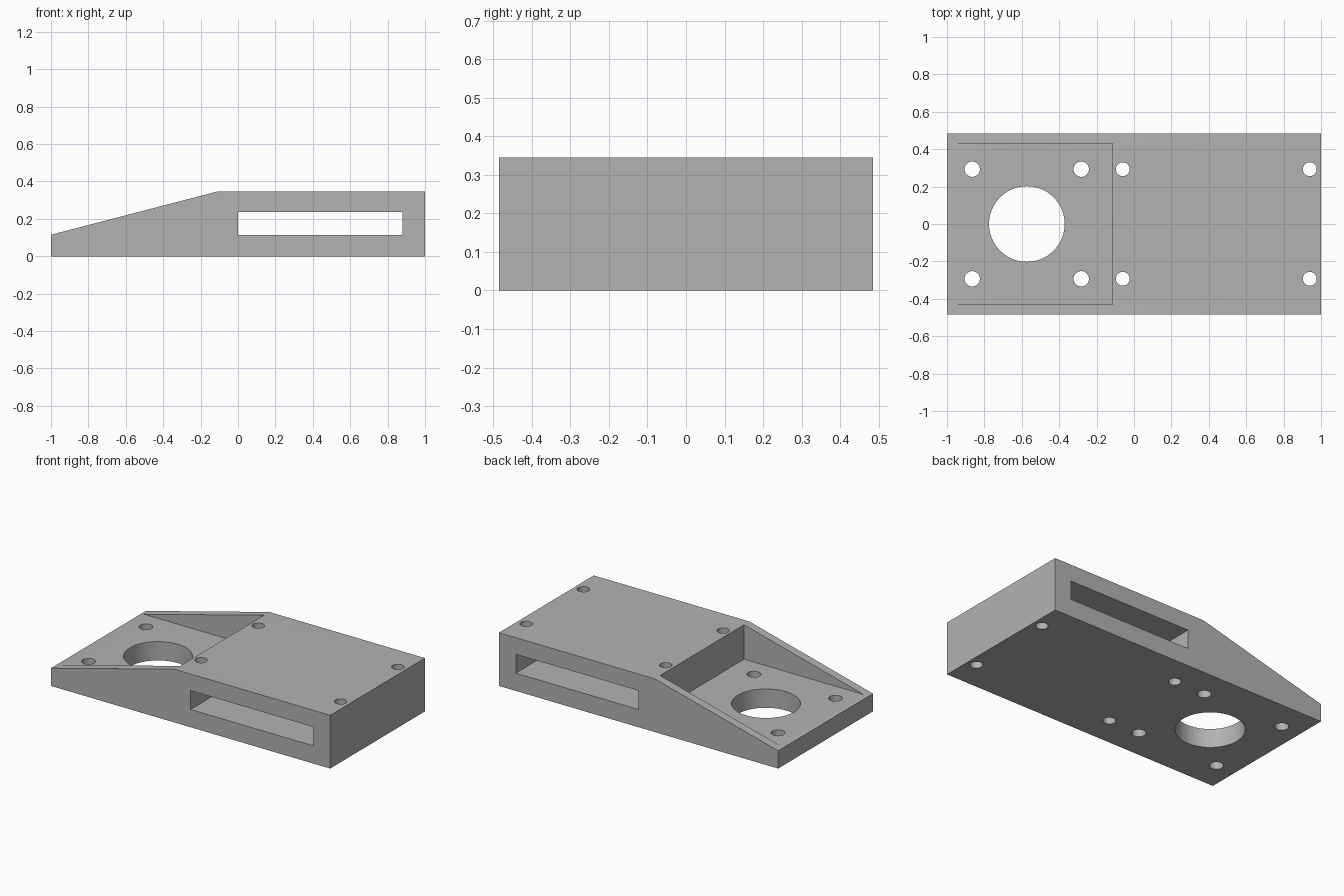
import bpy
import bmesh
from math import radians

cube = bpy.data.objects.get("Cube")
if cube:
    bpy.data.objects.remove(cube, do_unlink=True)

HALF_WIDTH = 0.485
RAMP_TOP = -0.115
HEIGHT = 0.345
FLOOR = 0.122

grey = bpy.data.materials.new("plain_grey")
grey.use_nodes = True
colour = (0.45, 0.45, 0.45, 1)
grey.diffuse_color = colour
grey.node_tree.nodes["Principled BSDF"].inputs["Base Color"].default_value = colour


def extrude_profile(name, points, half_width):
    """Solid made from an x-z outline, extruded along y."""
    bm = bmesh.new()
    face = bm.faces.new([bm.verts.new((x, -half_width, z)) for x, z in points])
    moved = bmesh.ops.extrude_face_region(bm, geom=[face])["geom"]
    verts = [v for v in moved if isinstance(v, bmesh.types.BMVert)]
    bmesh.ops.translate(bm, verts=verts, vec=(0, 2 * half_width, 0))
    bmesh.ops.recalc_face_normals(bm, faces=bm.faces)
    mesh = bpy.data.meshes.new(name)
    bm.to_mesh(mesh)
    bm.free()
    mesh.materials.append(grey)
    obj = bpy.data.objects.new(name, mesh)
    bpy.context.collection.objects.link(obj)
    return obj


def box_cutter(name, x0, x1, z0, z1, half_width):
    return extrude_profile(name, [(x0, z0), (x1, z0), (x1, z1), (x0, z1)], half_width)


def hole_cutter(name, x, y, radius, sides):
    bpy.ops.mesh.primitive_cylinder_add(vertices=sides, radius=radius, depth=1,
                                        location=(x, y, 0.2))
    obj = bpy.context.object
    obj.name = name
    obj.data.materials.append(grey)
    return obj


# Wedge-nosed block
body = extrude_profile("mounting_block", [(-1, 0), (1, 0), (1, HEIGHT),
                                          (RAMP_TOP, HEIGHT), (-1, 0.115)], HALF_WIDTH)

# Recess between the sloping cheeks, slot across the block, and the bores
cutters = [
    box_cutter("recess_cutter", -1.2, RAMP_TOP, FLOOR, 0.6, 0.43),
    box_cutter("slot_cutter", 0, 0.88, 0.115, 0.237, 0.7),
    hole_cutter("large_bore_cutter", -0.573, 0, 0.202, 64),
]
for x, radius in ((-0.865, 0.041), (-0.282, 0.041), (-0.06, 0.037), (0.94, 0.037)):
    for side in (-1, 1):
        cutters.append(hole_cutter("screw_hole_cutter", x, side * 0.293, radius, 32))

for cutter in cutters:
    cutter.hide_render = True
    mod = body.modifiers.new(cutter.name, "BOOLEAN")
    mod.operation = "DIFFERENCE"
    mod.solver = "EXACT"
    mod.object = cutter

# Bake the cuts and discard the cutters
bpy.context.view_layer.update()
graph = bpy.context.evaluated_depsgraph_get()
result = bpy.data.meshes.new_from_object(body.evaluated_get(graph))
body.modifiers.clear()
body.data = result
for cutter in cutters:
    bpy.data.objects.remove(cutter, do_unlink=True)

# Smooth bores with crisp edges
bpy.ops.object.select_all(action="DESELECT")
body.select_set(True)
bpy.context.view_layer.objects.active = body
bpy.ops.object.shade_smooth_by_angle(angle=radians(30))
